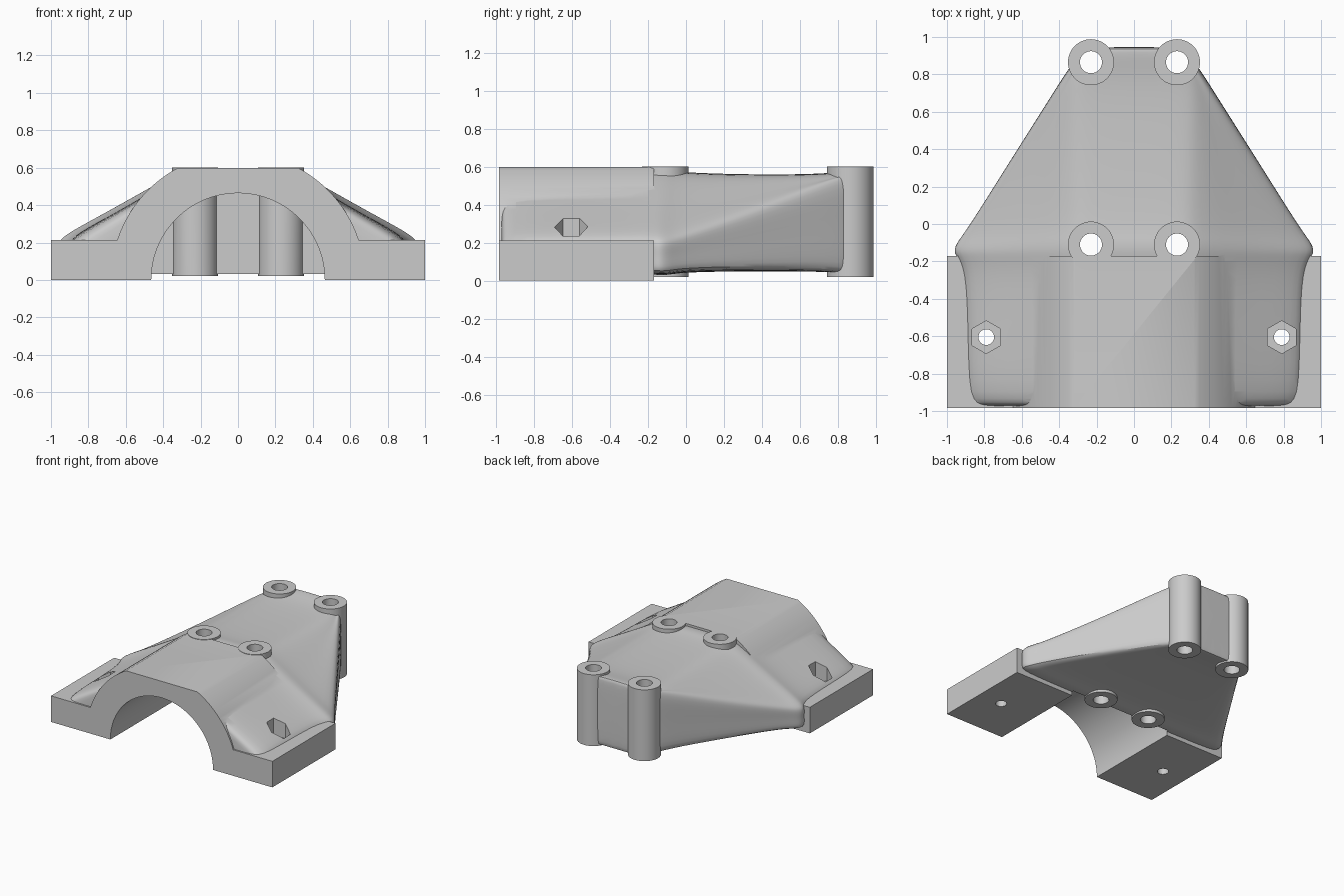
import bpy, bmesh, math

cube = bpy.data.objects.get("Cube")
if cube:
    bpy.data.objects.remove(cube, do_unlink=True)

grey = bpy.data.materials.new("cast grey")
grey.use_nodes = True
grey.diffuse_color = (0.6, 0.6, 0.6, 1)
grey.node_tree.nodes["Principled BSDF"].inputs["Base Color"].default_value = (0.6, 0.6, 0.6, 1)


def loft(name, rings):
    """Closed skin through rings with equal point counts."""
    bm = bmesh.new()
    loops = [[bm.verts.new(p) for p in ring] for ring in rings]
    n = len(loops[0])
    for a, b in zip(loops, loops[1:]):
        for i in range(n):
            j = (i + 1) % n
            bm.faces.new((a[i], a[j], b[j], b[i]))
    bm.faces.new(loops[0])
    bm.faces.new(loops[-1])
    bmesh.ops.recalc_face_normals(bm, faces=bm.faces)
    mesh = bpy.data.meshes.new(name)
    bm.to_mesh(mesh)
    bm.free()
    ob = bpy.data.objects.new(name, mesh)
    mesh.materials.append(grey)
    bpy.context.collection.objects.link(ob)
    return ob


def post(name, x, y, r, z0, z1, sides=48):
    """Upright prism or cylinder with a corner on the y axis."""
    ring = [(x + r * math.sin(math.tau * i / sides), y + r * math.cos(math.tau * i / sides))
            for i in range(sides)]
    return loft(name, [[(a, b, z) for a, b in ring] for z in (z0, z1)])


def along_y(name, profile, y0, y1):
    return loft(name, [[(x, y, z) for x, z in profile] for y in (y0, y1)])


def mirrored(half):
    return half + [(-x, z) for x, z in reversed(half) if x > 1e-6]


def apply(ob, mod):
    bpy.context.view_layer.objects.active = ob
    bpy.ops.object.modifier_apply(modifier=mod.name)


def combine(ob, other, operation):
    mod = ob.modifiers.new("cut", "BOOLEAN")
    mod.operation = operation
    mod.solver = "EXACT"
    mod.object = other
    apply(ob, mod)
    bpy.data.objects.remove(other, do_unlink=True)


def web_ring(y, w, h, top, low):
    """Section with a flat crown, sloping shoulders and upright sides."""
    t = min(0.33, w - 0.07)
    half = [(0, top), (t - 0.08, top), (t, top - 0.008),
            ((t + w) / 2, (top + h) / 2 - 0.012),
            (w - 0.03, h + 0.018), (w, h - 0.025),
            (w - 0.008, (h + low) / 2), (w, low + 0.025),
            (w - 0.035, low), (t * 0.6, low), (0, low)]
    return [(x, y, z) for x, z in mirrored(half)]


# Tapering web: y, half width, shoulder height, crown height, underside
stations = [(-0.975, 0.84, 0.15, 0.50, 0.05), (-0.97, 0.87, 0.19, 0.53, 0.05),
            (-0.92, 0.90, 0.225, 0.56, 0.05), (-0.35, 0.90, 0.225, 0.56, 0.05),
            (-0.20, 0.93, 0.23, 0.575, 0.035), (-0.15, 0.975, 0.22, 0.585, 0.03),
            (-0.09, 0.945, 0.225, 0.585, 0.03), (-0.02, 0.89, 0.245, 0.57, 0.045),
            (0.30, 0.69, 0.35, 0.56, 0.05), (0.60, 0.50, 0.46, 0.56, 0.05),
            (0.78, 0.387, 0.525, 0.568, 0.045), (0.88, 0.32, 0.56, 0.585, 0.035),
            (0.935, 0.27, 0.57, 0.59, 0.03), (0.946, 0.26, 0.56, 0.583, 0.035)]
body = loft("bearing_bracket", [web_ring(*s) for s in stations])
mod = body.modifiers.new("soften", "SUBSURF")
mod.levels = 2
apply(body, mod)

# Saddle: side blocks and a round shell with a flattened crown
shell = 0.68
lo, hi = math.asin(0.213 / shell), math.asin(0.599 / shell)
half = [(shell * math.cos(a), shell * math.sin(a))
        for a in (hi + (lo - hi) * i / 16 for i in range(17))]
half += [(1, 0.213), (1, 0)]
combine(body, along_y("saddle", mirrored(half), -0.985, -0.17), "UNION")

# Half-round bearing seat
seat = [(0.464 * math.cos(math.tau * i / 96), 0.464 * math.sin(math.tau * i / 96))
        for i in range(96)]
combine(body, along_y("bearing_seat", seat, -1.2, -0.155), "DIFFERENCE")

# Bolt bosses and their holes
for side in (-1, 1):
    for y in (-0.11, 0.865):
        combine(body, post("bolt_boss", side * 0.23, y, 0.123, 0.02, 0.602), "UNION")
for side in (-1, 1):
    for y in (-0.11, 0.865):
        combine(body, post("bolt_hole", side * 0.23, y, 0.059, -0.1, 0.8), "DIFFERENCE")

# Hexagonal nut pockets and their holes
for side in (-1, 1):
    combine(body, post("nut_pocket", side * 0.79, -0.605, 0.088, 0.17, 0.7, 6), "DIFFERENCE")
    combine(body, post("clamp_hole", side * 0.79, -0.605, 0.042, -0.1, 0.5, 32), "DIFFERENCE")

bpy.ops.object.select_all(action="DESELECT")
body.select_set(True)
bpy.context.view_layer.objects.active = body
bpy.ops.object.shade_smooth_by_angle(angle=math.radians(30))
